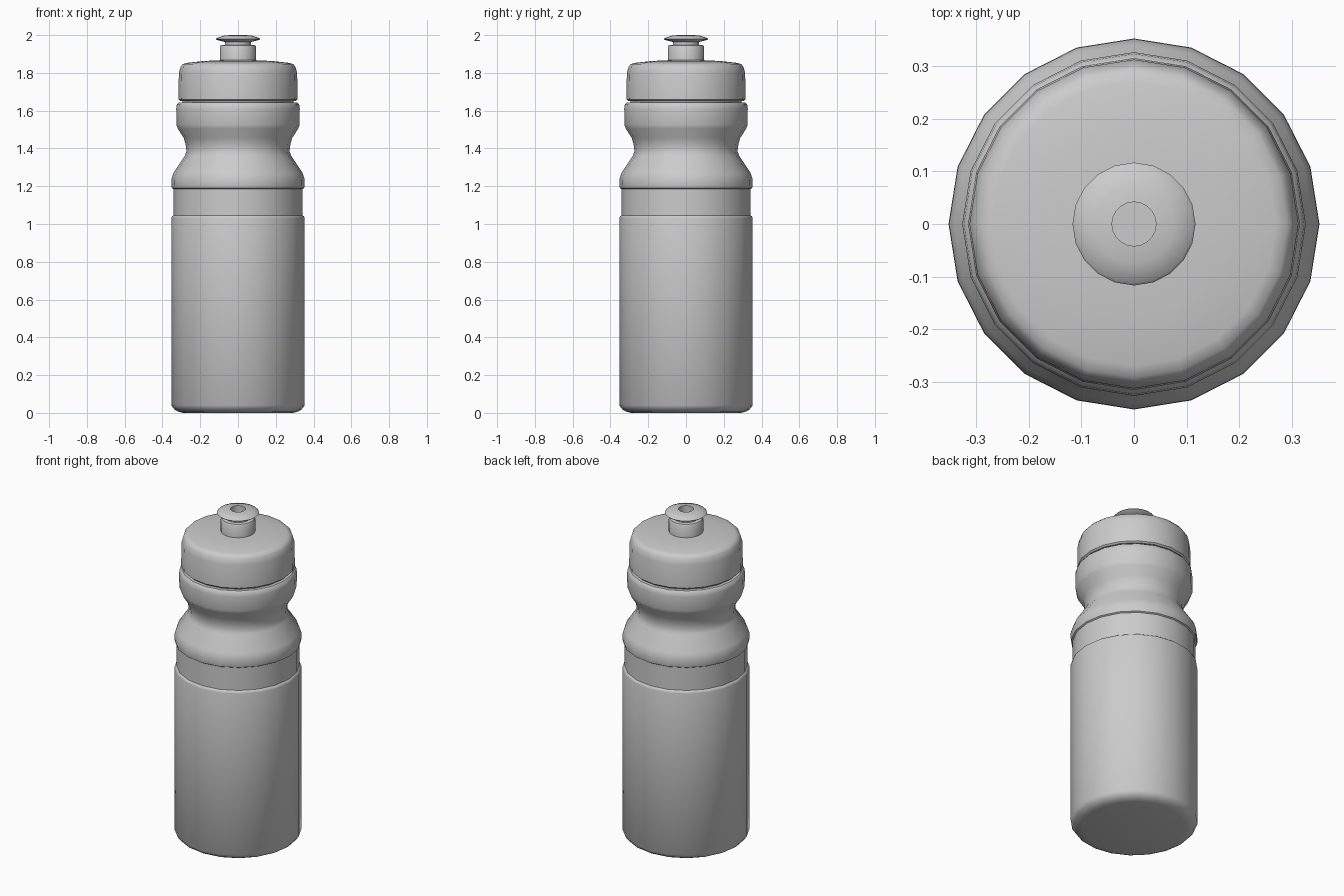
import bpy, math

if "Cube" in bpy.data.objects:
    bpy.data.objects.remove(bpy.data.objects["Cube"])

SIDES = 20


def lathe(name, profile):
    """Revolve (radius, z) points about z; a radius of 0 makes a pole."""
    verts, rings, faces = [], [], []
    for r, z in profile:
        start = len(verts)
        count = SIDES if r > 0 else 1
        for i in range(count):
            a = 2 * math.pi * i / SIDES
            verts.append((r * math.cos(a), r * math.sin(a), z))
        rings.append([start + i % count for i in range(SIDES)])
    for low, high in zip(rings, rings[1:]):
        for i in range(SIDES):
            j = (i + 1) % SIDES
            quad = [low[i], low[j], high[j], high[i]]
            faces.append(list(dict.fromkeys(quad)))
    mesh = bpy.data.meshes.new(name)
    mesh.from_pydata(verts, [], faces)
    mesh.update()
    obj = bpy.data.objects.new(name, mesh)
    bpy.context.collection.objects.link(obj)
    bpy.ops.object.select_all(action='DESELECT')
    obj.select_set(True)
    bpy.context.view_layer.objects.active = obj
    bpy.ops.object.shade_smooth_by_angle(angle=math.radians(40))
    return obj


# Bottle: straight barrel, recessed band, grip waist and collar
lathe("bottle_body", [
    (0, 0.005), (0.29, 0.005), (0.315, 0.006), (0.337, 0.018), (0.353, 0.04),
    (0.353, 1.03), (0.350, 1.04), (0.342, 1.046),
    (0.342, 1.185), (0.350, 1.19), (0.353, 1.205), (0.352, 1.24), (0.342, 1.27),
    (0.282, 1.36), (0.273, 1.385), (0.277, 1.42), (0.287, 1.455),
    (0.319, 1.505), (0.326, 1.525),
    (0.327, 1.61), (0.324, 1.632), (0.314, 1.643), (0.295, 1.643),
    (0.295, 1.662), (0, 1.662)])

# Screw lid with a shallow domed top
lathe("lid", [
    (0, 1.652), (0.307, 1.652), (0.316, 1.660), (0.316, 1.665),
    (0.313, 1.80), (0.304, 1.833), (0.292, 1.847), (0.27, 1.853),
    (0.18, 1.863), (0.095, 1.867), (0, 1.868)])

# Pull spout: stem, narrow throat, flared rim and drinking hole
lathe("spout", [
    (0, 1.0 + 0.855), (0.096, 1.855), (0.096, 1.938), (0.091, 1.946),
    (0.07, 1.948), (0.07, 1.964), (0.112, 1.974),
    (0.117, 1.979), (0.112, 1.985), (0.075, 1.997), (0.042, 2.0),
    (0.042, 1.96), (0, 1.96)])

# Stand the body exactly on the ground
bpy.data.objects["bottle_body"].data.vertices[0].co.z = 0.0
for v in bpy.data.objects["bottle_body"].data.vertices:
    if v.co.z < 0.0055:
        v.co.z = 0.0
